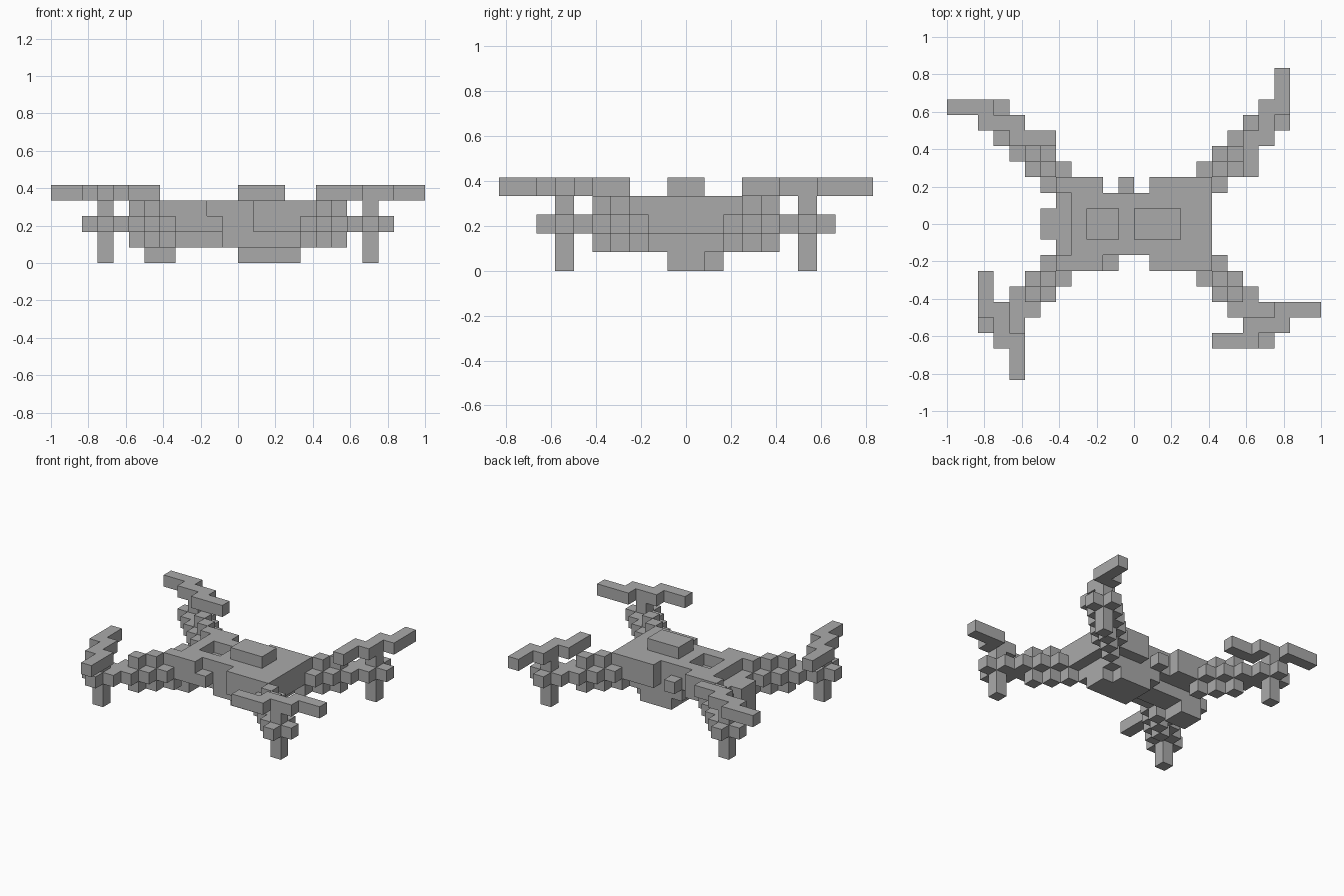
import bpy
import bmesh
from mathutils import Vector

UNIT = 1 / 12  # edge of one building block

cube = bpy.data.objects.get("Cube")
if cube:
    bpy.data.objects.remove(cube, do_unlink=True)

grey = bpy.data.materials.new("plain grey")
grey.use_nodes = True
colour = (0.4, 0.4, 0.4, 1)
grey.diffuse_color = colour
grey.node_tree.nodes["Principled BSDF"].inputs["Base Color"].default_value = colour

parts = {}     # part name -> set of block cells
filled = set()  # all cells used so far


def box(part, x0, x1, y0, y1, z0, z1):
    """Fill a box of blocks that no earlier part has used."""
    cells = {(x, y, z) for x in range(x0, x1) for y in range(y0, y1)
             for z in range(z0, z1)} - filled
    parts.setdefault(part, set()).update(cells)
    filled.update(cells)


def block(part, x, y, z0, z1):
    box(part, x, x + 1, y, y + 1, z0, z1)


# Main hull, with raised battery on top and a stepped tail
box("hull", -1, 4, -2, 2, 1, 4)
box("hull", -5, -1, -2, 2, 2, 3)
box("hull", -4, -1, -1, 1, 1, 2)
box("hull", 4, 5, -2, 2, 2, 4)
box("battery", 0, 3, -1, 1, 4, 5)

# Rails beside the recessed front deck
for y in (-2, 1):
    box("deck_rail", -4, -1, y, y + 1, 3, 4)
box("deck_rail", -4, -3, -1, 1, 3, 4)

# Side panels and the small rear knob
for y in (-3, 2):
    box("side_panel", 1, 4, y, y + 1, 2, 4)
    box("side_panel", -4, -2, y, y + 1, 2, 4)
box("side_panel", -2, -1, -3, -2, 2, 3)
box("side_knob", -1, 0, 2, 3, 2, 3)

# Nose camera and belly skid
box("camera", -6, -3, -1, 1, 1, 3)
box("camera", -6, -4, -1, 1, 0, 1)
box("belly", 0, 4, -1, 1, 0, 1)
box("belly", 0, 3, 1, 2, 0, 1)

# Four arms, each a diagonal chain of crosses ending in a rotor post
for side_x, name_x in ((1, "left"), (-1, "right")):
    for side_y, name_y in ((-1, "front"), (1, "back")):
        corner = name_y + "_" + name_x
        arm = corner + "_arm"

        def at(i, side):
            return i if side > 0 else -1 - i

        for step in range(4, 9):
            x, y = at(step, side_x), at(step - 2, side_y)
            if step < 7:
                block(arm, x, y, 1, 4)
            if step != 7:
                for dx, dy in ((1, 0), (-1, 0), (0, 1), (0, -1), (0, 0)):
                    block(arm, x + dx, y + dy, 2, 3)
            else:
                block(arm, x, y, 2, 3)
        block(corner + "_post", x, y, 0, 4)

        # Zigzag rotor: three short bars, each offset by one block
        rotor = corner + "_rotor"
        slant = side_x * side_y
        along_x = slant < 0
        lean = side_x
        for k in (-1, 0, 1):
            for j in (-1, 0, 1):
                along, across = 2 * k + j, k * lean
                dx, dy = (along, across) if along_x else (across, along)
                block(rotor, x + dx, y + dy, 4, 5)

# Turn the cells of each part into its outer faces
AXES = [Vector(v) for v in ((1, 0, 0), (0, 1, 0), (0, 0, 1))]
for part, cells in parts.items():
    if not cells:
        continue
    bm = bmesh.new()
    for cell in sorted(cells):
        centre = Vector(cell) + Vector((0.5, 0.5, 0.5))
        for i, axis in enumerate(AXES):
            u, v = AXES[(i + 1) % 3], AXES[(i + 2) % 3]
            for sign in (1, -1):
                normal = axis * sign
                neighbour = tuple(int(c) for c in Vector(cell) + normal)
                if neighbour in filled:
                    continue
                corners = [(1, 1), (-1, 1), (-1, -1), (1, -1)][::sign]
                bm.faces.new([bm.verts.new(
                    (centre + (normal + u * a + v * b) / 2) * UNIT)
                    for a, b in corners])
    bmesh.ops.remove_doubles(bm, verts=bm.verts, dist=UNIT / 100)
    bmesh.ops.dissolve_limit(bm, angle_limit=0.01, verts=bm.verts, edges=bm.edges)
    mesh = bpy.data.meshes.new(part)
    bm.to_mesh(mesh)
    bm.free()
    mesh.materials.append(grey)
    bpy.context.collection.objects.link(bpy.data.objects.new(part, mesh))
